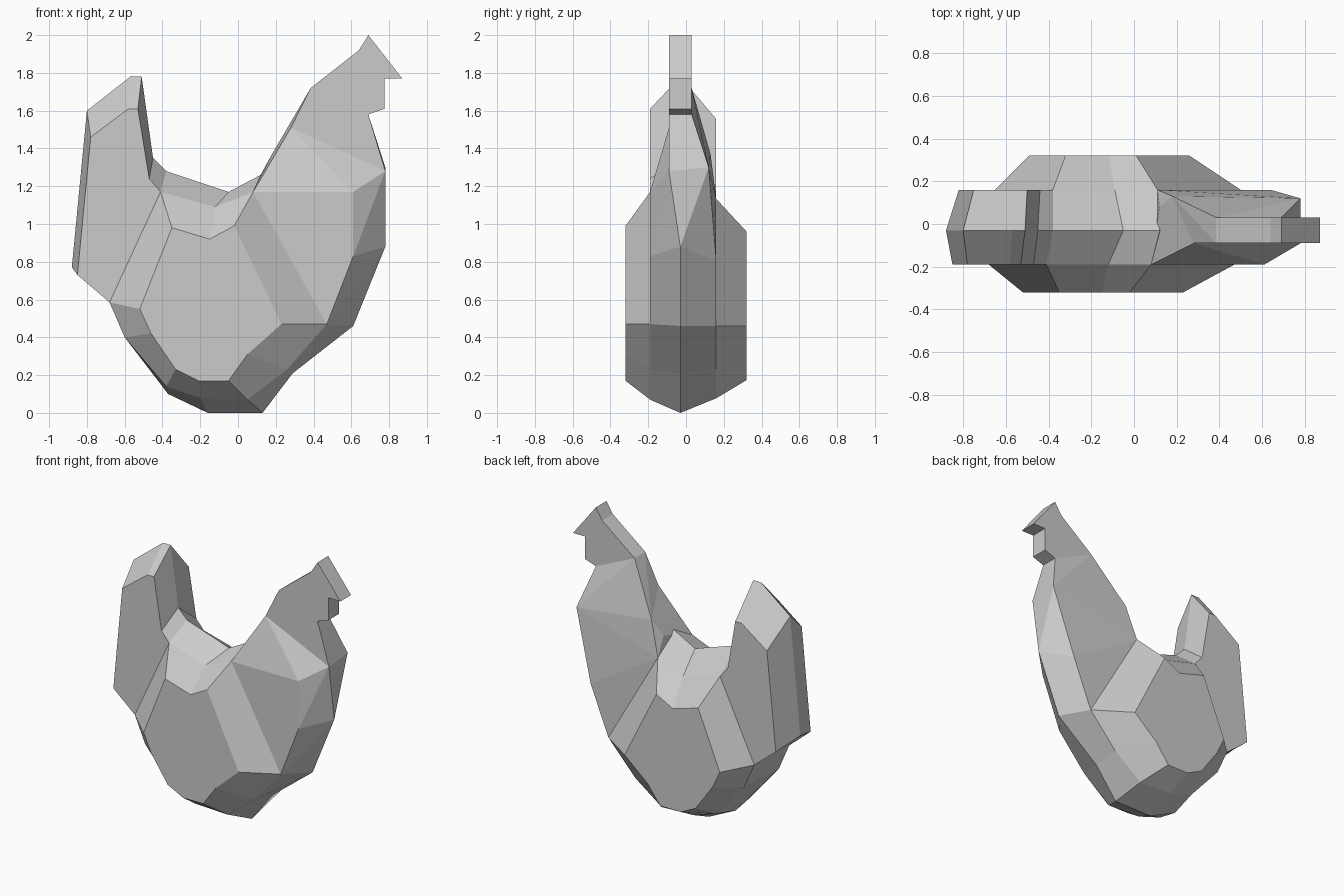
import bpy, bmesh

cube = bpy.data.objects.get("Cube")
if cube:
    bpy.data.objects.remove(cube)

grey = bpy.data.materials.new("plain_grey")
grey.use_nodes = True
colour = (0.6, 0.6, 0.6, 1)
grey.diffuse_color = colour
grey.node_tree.nodes["Principled BSDF"].inputs["Base Color"].default_value = colour

FRONT, RIDGE, BACK = -0.19, -0.03, 0.16


def finish(name, bm):
    bmesh.ops.recalc_face_normals(bm, faces=bm.faces)
    mesh = bpy.data.meshes.new(name)
    bm.to_mesh(mesh)
    bm.free()
    mesh.materials.append(grey)
    obj = bpy.data.objects.new(name, mesh)
    bpy.context.collection.objects.link(obj)
    return obj


def to_back(outline):
    """The rear side repeats the front one, slightly shifted and lower."""
    return [(x + 0.03, z * 0.96 + 0.01) for x, z in outline]


def loft(name, layers):
    """Skin closed outlines of equal length, each lying at one depth."""
    bm = bmesh.new()
    rings = [[bm.verts.new((x, y, z)) for x, z in outline] for y, outline in layers]
    n = len(rings[0])
    for a, b in zip(rings, rings[1:]):
        for i in range(n):
            j = (i + 1) % n
            bm.faces.new((a[i], a[j], b[j], b[i]))
    bm.faces.new(rings[0])
    bm.faces.new(rings[-1])
    return finish(name, bm)


def hull(name, points):
    bm = bmesh.new()
    for p in points:
        bm.verts.new(p)
    out = bmesh.ops.convex_hull(bm, input=bm.verts)
    spare = [v for v in out["geom_interior"] if isinstance(v, bmesh.types.BMVert)]
    bmesh.ops.delete(bm, geom=spare, context='VERTS')
    return finish(name, bm)


# Body: flat flank, shoulder outline and central ridge
flank = [(-.52, .55), (-.46, .42), (-.33, .23), (-.21, .17), (-.05, .17),
         (.05, .31), (.23, .47), (-.02, .99), (-.15, .92), (-.35, .98)]
shoulder = [(-.68, .585), (-.6, .4), (-.38, .14), (-.2, .08), (.05, .07),
            (.26, .23), (.47, .47), (.08, 1.17), (-.12, 1.09), (-.41, 1.17)]
ridge = [(-.68, .6), (-.59, .4), (-.37, .1), (-.16, 0), (.13, 0),
         (.29, .21), (.61, .46), (.12, 1.26), (-.05, 1.17), (-.38, 1.28)]
loft("body", [(-.32, flank), (FRONT, shoulder), (RIDGE, ridge),
              (BACK, to_back(shoulder)), (.32, to_back(flank))])

# Tail: upright fan with a central ridge
tail_side = [(-.85, .73), (-.78, 1.46), (-.58, 1.61), (-.53, 1.61),
             (-.47, 1.24), (-.41, 1.17), (-.68, .585)]
tail_ridge = [(-.88, .77), (-.8, 1.6), (-.57, 1.78), (-.51, 1.78),
              (-.45, 1.35), (-.38, 1.28), (-.68, .6)]
loft("tail", [(FRONT, tail_side), (RIDGE, tail_ridge), (BACK, to_back(tail_side))])

# Breast and lower neck
breast_side = [(.47, .47), (.61, .83), (.08, 1.17)]
neck_join = [(.28, 1.51, -.09), (.78, 1.28, -.09), (.78, 1.3, .12), (.18, 1.37, .13)]
hull("breast", [(x, FRONT, z) for x, z in breast_side + [(.61, 1.17)]]
     + [(x, BACK, z) for x, z in to_back(breast_side)]
     + [(.61, RIDGE, .46), (.78, RIDGE, .88), (.12, .08, 1.26)]
     + [(x, y, z) for x, z, y in neck_join])

# Upper neck narrowing into the head
HEAD_FRONT, HEAD_BACK = -.09, .03
hull("neck", [(x, y, z) for x, z, y in neck_join]
     + [(x, y, z) for x, z in ((.385, 1.72), (.69, 1.58)) for y in (HEAD_FRONT, HEAD_BACK)])

# Head with beak and crest, a flat plate
head = [(.69, 1.58), (.775, 1.61), (.775, 1.77), (.87, 1.77),
        (.69, 2.0), (.64, 1.92), (.385, 1.72)]
loft("head", [(HEAD_FRONT, head), (HEAD_BACK, head)])
